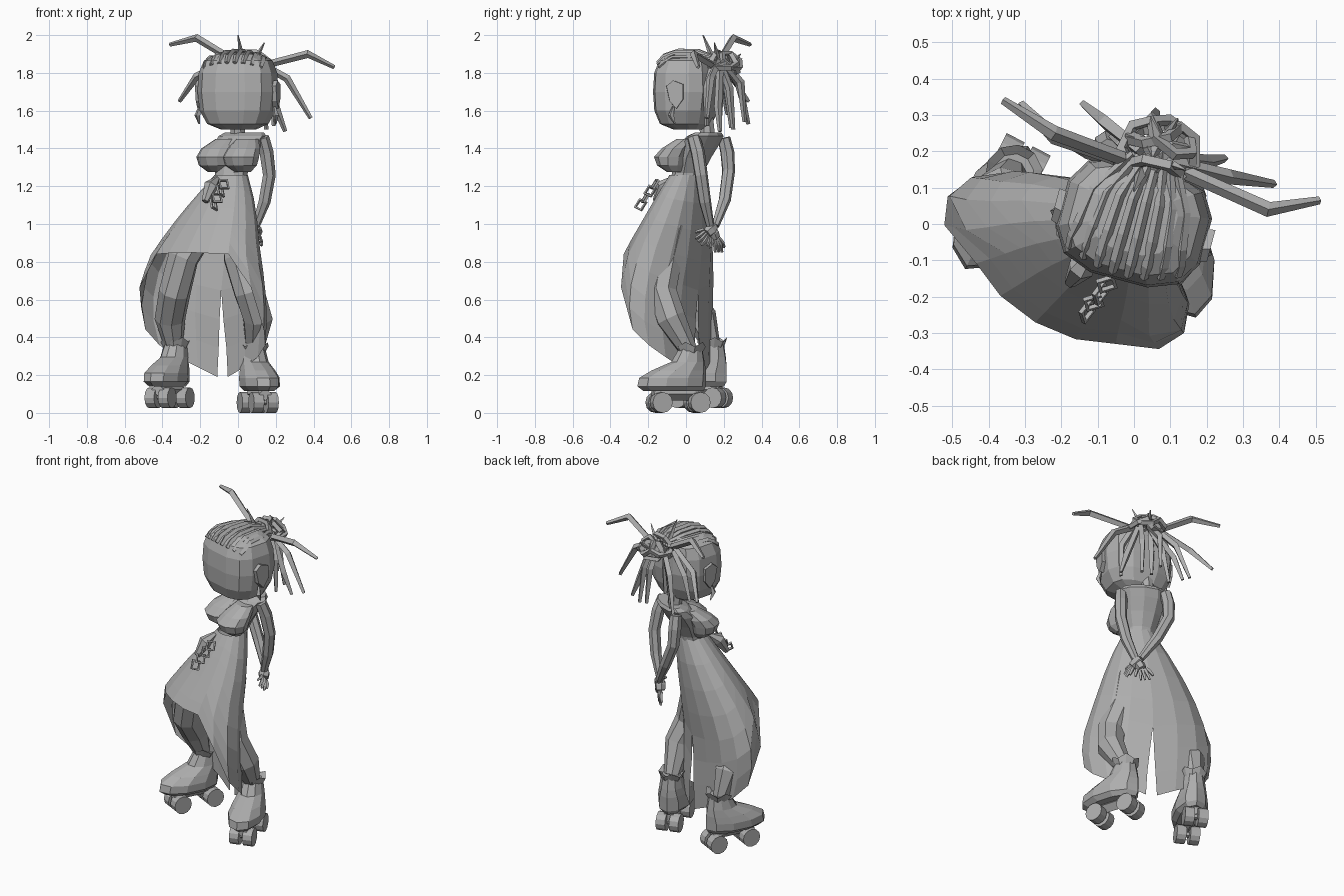
import bpy, math
from mathutils import Vector, Matrix

if "Cube" in bpy.data.objects:
    bpy.data.objects.remove(bpy.data.objects["Cube"])

grey = bpy.data.materials.new("plain grey")
grey.use_nodes = True
grey.diffuse_color = (0.42, 0.42, 0.42, 1)
grey.node_tree.nodes["Principled BSDF"].inputs["Base Color"].default_value = (0.42, 0.42, 0.42, 1)


def make(name, verts, faces, matrix=Matrix()):
    mesh = bpy.data.meshes.new(name)
    mesh.from_pydata([matrix @ Vector(v) for v in verts], [], faces)
    mesh.materials.append(grey)
    obj = bpy.data.objects.new(name, mesh)
    bpy.context.scene.collection.objects.link(obj)
    return obj


def skin(name, rings, matrix=Matrix()):
    """Closed rings of points joined by quads and capped."""
    n = len(rings[0])
    faces = [(k*n + i, k*n + (i+1) % n, (k+1)*n + (i+1) % n, (k+1)*n + i)
             for k in range(len(rings) - 1) for i in range(n)]
    faces += [tuple(reversed(range(n))), tuple(range((len(rings)-1)*n, len(rings)*n))]
    return make(name, [p for r in rings for p in r], faces, matrix)


def power(v, e):
    return math.copysign(abs(v) ** e, v)


def loft(name, levels, n=10, matrix=Matrix(), e=1.0):
    """Levels are (z, centre x, centre y, half width, half depth)."""
    angles = [2*math.pi*(i + .5)/n for i in range(n)]
    rings = [[(cx + a*power(math.cos(t), e), cy + b*power(math.sin(t), e), z) for t in angles]
             for z, cx, cy, a, b in levels]
    return skin(name, rings, matrix)


def tube(name, points, radii, n=6, matrix=Matrix()):
    pts = [Vector(p) for p in points]
    rings, ref = [], None
    for i, p in enumerate(pts):
        t = (pts[min(i+1, len(pts)-1)] - pts[max(i-1, 0)]).normalized()
        ref = t.orthogonal() if ref is None else ref
        ref = (ref - t*ref.dot(t)).normalized()
        side = t.cross(ref)
        r = radii[i] if isinstance(radii, (list, tuple)) else radii
        rings.append([p + r*(ref*math.cos(2*math.pi*(k+.5)/n) + side*math.sin(2*math.pi*(k+.5)/n))
                      for k in range(n)])
    return skin(name, rings, matrix)


def ring_link(name, centre, rx, ry, thick, turn, n=6):
    """Angular closed link made of four-sided bars."""
    m = Matrix.Translation(centre) @ turn
    verts, faces = [], []
    for i in range(n):
        t = 2*math.pi*(i + .5)/n
        for dr, dz in ((-1, -1), (1, -1), (1, 1), (-1, 1)):
            verts.append(((rx + dr*thick)*math.cos(t), (ry + dr*thick)*math.sin(t), dz*thick))
        j = (i + 1) % n
        faces += [(i*4 + k, j*4 + k, j*4 + (k+1) % 4, i*4 + (k+1) % 4) for k in range(4)]
    return make(name, verts, faces, m)


def lerp_table(table, x):
    """Linear interpolation; rows sorted by rising first value."""
    if x <= table[0][0]:
        return table[0][1:]
    for p, q in zip(table, table[1:]):
        if x <= q[0]:
            f = (x - p[0])/(q[0] - p[0])
            return [a + (b - a)*f for a, b in zip(p[1:], q[1:])]
    return table[-1][1:]


BODY = Matrix.Rotation(math.radians(-30), 4, 'Z')
HEAD = Matrix.Translation((0.0, 0.005, 0)) @ Matrix.Rotation(math.radians(-15), 4, 'Z')

# Skirt: open arch at the front, long at the back with a slit
shape = [(.2, -.10, -.12, .30, .13), (.36, -.10, -.155, .345, .165), (.52, -.105, -.19, .378, .195),
         (.68, -.11, -.187, .368, .2), (.85, -.1, -.165, .31, .205), (1.05, -.068, -.09, .218, .15),
         (1.18, -.042, -.045, .142, .112), (1.26, -.03, -.02, .09, .085)]
hem = [(0, .85), (48, .84), (68, .66), (88, .45), (120, .33), (150, .26), (180, .19)]
cols, rows = 16, 7
verts, faces = [], []
for i in range(cols + 1):
    u = i/cols
    low = lerp_table(hem, abs(u - .5)*360)[0]
    for k in range(rows + 1):
        z = 1.26 + (low - 1.26)*k/rows
        cx, cy, a, b = lerp_table(shape, z)
        gap = .25*max(0, .62 - z)
        t = gap + (2*math.pi - 2*gap)*u
        verts.append((cx + a*math.sin(t), cy + b*math.cos(t), z))
for i in range(cols):
    for k in range(rows):
        p = i*(rows + 1) + k
        faces.append((p, p + 1, p + rows + 2, p + rows + 1))
make("skirt", verts, faces, BODY)

# Torso, bust and neck
loft("torso", [(1.18, -.03, -.03, .095, .08), (1.27, -.035, -.01, .09, .08), (1.35, -.035, .02, .118, .09),
               (1.42, -.035, .06, .135, .095), (1.465, -.03, .1, .14, .08), (1.485, -.03, .12, .115, .05)],
     10, BODY)
for side, x in (("right", -.11), ("left", .05)):
    loft(side + "_bust", [(1.275, x, -.04, .045, .04), (1.31, x, -.055, .088, .077), (1.355, x, -.057, .1, .094),
                          (1.40, x, -.025, .09, .08), (1.45, x*.8, .03, .06, .055)], 10, BODY)
tube("neck", [(0, .115, 1.46), (-.005, .105, 1.56)], .042, 8)

# Arms crossing behind the back; path, palm direction, finger direction, finger spread
arms = {"left": ([(.13, .04, 1.46), (.15, .062, 1.38), (.165, .08, 1.26), (.14, .1, 1.12), (.09, .13, .98)],
                 (-.02, .025, -.055), (-.01, .018, -.075), (-.014, .014, 0)),
        "right": ([(-.07, .2, 1.455), (-.075, .218, 1.38), (-.07, .225, 1.28), (.0, .205, 1.13),
                   (.08, .155, .99)], (.025, -.045, -.04), (.015, -.045, -.045), (.004, .012, -.014))}
for side, (path, palm_way, finger_way, fan) in arms.items():
    tube(side + "_arm", path, [.035, .038, .035, .033, .021], 7)
    wrist = Vector(path[-1])
    palm = wrist + Vector(palm_way)
    tube(side + "_palm", [wrist, (wrist + palm)/2, palm], [.021, .033, .028], 6)
    for f in range(5):
        root = palm + Vector(fan)*(f - 2)*.7
        tip = root + Vector(finger_way)*(.65 if f in (0, 4) else 1) + Vector(fan)*(f - 2)*.6
        tube(side + "_finger", [root, (root + tip)/2 + Vector((.003, .004, 0)), tip], [.01, .011, .007], 4)

# Legs, boots and skates
legs = {"left": ([(.0, -.06, 1.0), (.005, -.1, .82), (.06, -.13, .64), (.105, -.08, .5), (.087, .015, .33)],
                 (.087, .015, 0), 17),
        "right": ([(-.18, -.03, 1.0), (-.29, -.07, .82), (-.335, -.03, .64), (-.36, .085, .5), (-.34, .135, .35)],
                  (-.335, .13, .025), -27)}
for side, (path, foot, turn) in legs.items():
    tube(side + "_leg", path, [.085, .085, .085, .082, .048], 8)
    F = Matrix.Translation(foot) @ Matrix.Rotation(math.radians(turn), 4, 'Z')
    loft(side + "_boot", [(.115, 0, -.085, .07, .165), (.14, 0, -.095, .098, .19), (.185, 0, -.09, .1, .185),
                          (.225, 0, -.055, .088, .15), (.27, 0, -.005, .072, .092), (.34, 0, .01, .06, .064)],
         10, F)
    # Flared cuff with a pointed rim
    pts = [[(r*math.cos(t), .01 + r*math.sin(t), z + (.025*(k % 2) if top else 0))
            for k in range(10) for t in [2*math.pi*k/10]]
           for r, z, top in ((.057, .31, 0), (.08, .35, 1), (.055, .345, 0))]
    skin(side + "_cuff", pts, F)
    tube(side + "_skate_plate", [(0, .06, .1), (0, -.2, .1)], .035, 4, F)
    for y in (.045, -.165):
        tube(side + "_axle", [(-.05, y, .058), (.05, y, .058)], .018, 6, F)
        for x in (-.04, .04):
            tube(side + "_wheel", [(x - .028, y, .055), (x + .028, y, .055)], .055, 12, F)

# Head and ears
loft("head", [(1.5, 0, .01, .09, .075), (1.53, 0, -.005, .158, .13), (1.6, 0, -.005, .197, .157),
              (1.7, 0, 0, .21, .168), (1.8, 0, 0, .203, .162), (1.865, 0, .005, .178, .142),
              (1.9, 0, .01, .115, .095), (1.907, 0, .01, .03, .03)], 12, HEAD, .7)
for s in (-1, 1):
    outline = [(.03, 1.74), (-.03, 1.76), (-.07, 1.73), (-.05, 1.65), (-.01, 1.61), (.03, 1.66)]
    skin("ear", [[(s*.17, y, z) for y, z in outline], [(s*.222, y*.9 + .01, z) for y, z in outline]], HEAD)
    tube("earring", [(s*.205, -.02, 1.62), (s*.215, -.03, 1.575), (s*.21, -.01, 1.53)], [.007, .016, .004], 4, HEAD)

# Braids running over the crown to the bun
for i in range(8):
    x = (i - 3.5)*.044
    drop = x*x*1.5
    tube("crown_braid", [(x, -.148 + drop, 1.855 - drop*.7), (x, -.115 + drop, 1.89 - drop),
                         (x*.95, -.04, 1.914 - drop), (x*.85, .06, 1.914 - drop), (x*.4 + .01, .18, 1.87)],
         [.012, .015, .015, .014, .011], 4, HEAD)

# Bun of interlocking loops
bun = Vector((.07, .2, 1.85))
for i in range(7):
    a = 2*math.pi*i/7
    turn = Matrix.Rotation(a, 4, 'Z') @ Matrix.Rotation(.5 + .35*(i % 3), 4, 'Y')
    ring_link("bun_loop", bun + Vector((.055*math.cos(a), .05*math.sin(a), .015*(i % 2))), .055, .07, .012, turn)

# Loose dreadlocks
locks = [[(-.03, .18, 1.87), (-.22, .25, 1.985), (-.36, .34, 1.95)],
         [(-.05, .18, 1.87), (-.22, .24, 1.78), (-.31, .33, 1.65)],
         [(.1, .16, 1.83), (.37, .04, 1.9), (.51, .065, 1.83)],
         [(.1, .17, 1.86), (.26, .13, 1.77), (.385, .11, 1.56)],
         [(.12, .18, 1.83), (.2, .17, 1.62), (.25, .18, 1.49)],
         [(.02, .2, 1.86), (-.08, .28, 1.74), (-.14, .33, 1.53)],
         [(.06, .2, 1.86), (.05, .29, 1.75), (.06, .31, 1.54)],
         [(.03, .18, 1.85), (-.03, .22, 1.72), (-.06, .24, 1.51)],
         [(.1, .18, 1.85), (.13, .23, 1.72), (.15, .25, 1.5)],
         [(-.03, .17, 1.84), (-.13, .2, 1.72), (-.18, .22, 1.58)],
         [(.02, .17, 1.84), (.02, .18, 1.72), (.02, .18, 1.56)],
         [(.12, .15, 1.86), (.185, .11, 1.72), (.19, .11, 1.52)]]
for path in locks:
    tube("dreadlock", path, [.019, .021, .011], 4)
for base, tip in (((.02, .14, 1.88), (0, .09, 2.0)), ((.09, .17, 1.87), (.14, .15, 1.96)),
                  ((.09, .24, 1.85), (.12, .29, 1.9))):
    tube("hair_spike", [base, tip], [.017, .003], 4)

# Belt tassel and hanging chain
tube("belt_tassel", [(-.11, -.07, 1.24), (-.145, -.12, 1.2), (-.175, -.16, 1.12)], [.015, .038, .018], 6)
for i in range(4):
    c = Vector((-.075 - .018*i, -.165 - .025*i, 1.21 - .036*i))
    turn = Matrix.Rotation(.3, 4, 'Z') @ Matrix.Rotation(1.0, 4, 'X') @ Matrix.Rotation(.7*(i % 2), 4, 'Y')
    ring_link("chain_link", c, .03, .034, .006, turn, 4)
